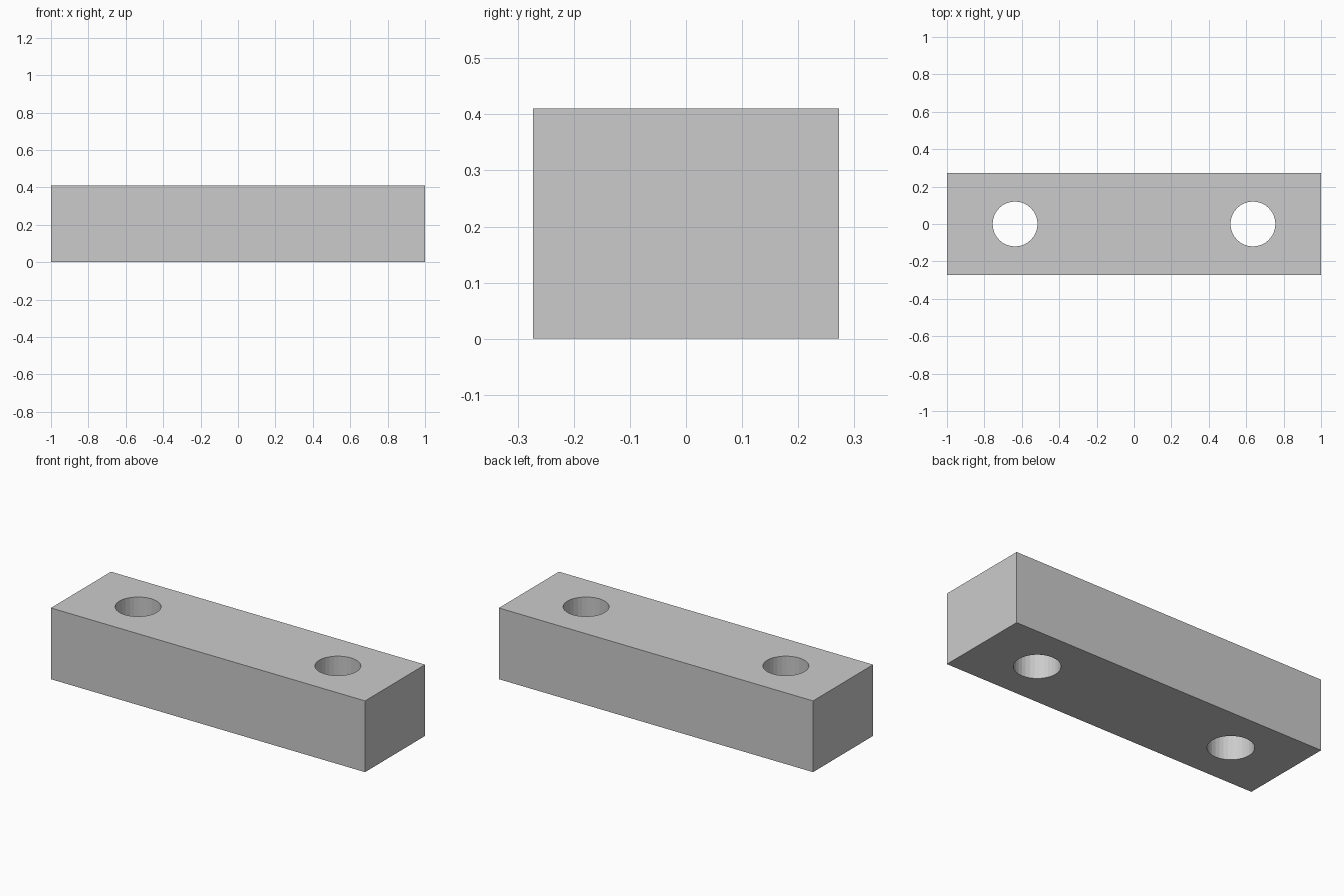
import bpy

if "Cube" in bpy.data.objects:
    bpy.data.objects.remove(bpy.data.objects["Cube"])

LENGTH, WIDTH, HEIGHT = 2.0, 0.546, 0.41
HOLE_X, HOLE_R = 0.636, 0.12

# Solid bar
bpy.ops.mesh.primitive_cube_add(size=1, location=(0, 0, HEIGHT / 2))
bar = bpy.context.object
bar.name = "mounting_block"
bar.scale = (LENGTH, WIDTH, HEIGHT)
bpy.ops.object.transform_apply(location=False, rotation=False, scale=True)

# Two vertical through holes
cutters = []
for side, sign in (("left", -1), ("right", 1)):
    bpy.ops.mesh.primitive_cylinder_add(
        vertices=32, radius=HOLE_R, depth=HEIGHT * 2,
        location=(sign * HOLE_X, 0, HEIGHT / 2))
    cutter = bpy.context.object
    cutter.name = f"{side}_hole_cutter"
    cutter.hide_render = True
    cutters.append(cutter)
    cut = bar.modifiers.new(f"{side}_hole", 'BOOLEAN')
    cut.operation = 'DIFFERENCE'
    cut.solver = 'EXACT'
    cut.object = cutter

# Apply the cuts and remove the cutters
bpy.ops.object.select_all(action='DESELECT')
bar.select_set(True)
bpy.context.view_layer.objects.active = bar
for name in [m.name for m in bar.modifiers]:
    bpy.ops.object.modifier_apply(modifier=name)
for cutter in cutters:
    bpy.data.objects.remove(cutter, do_unlink=True)
